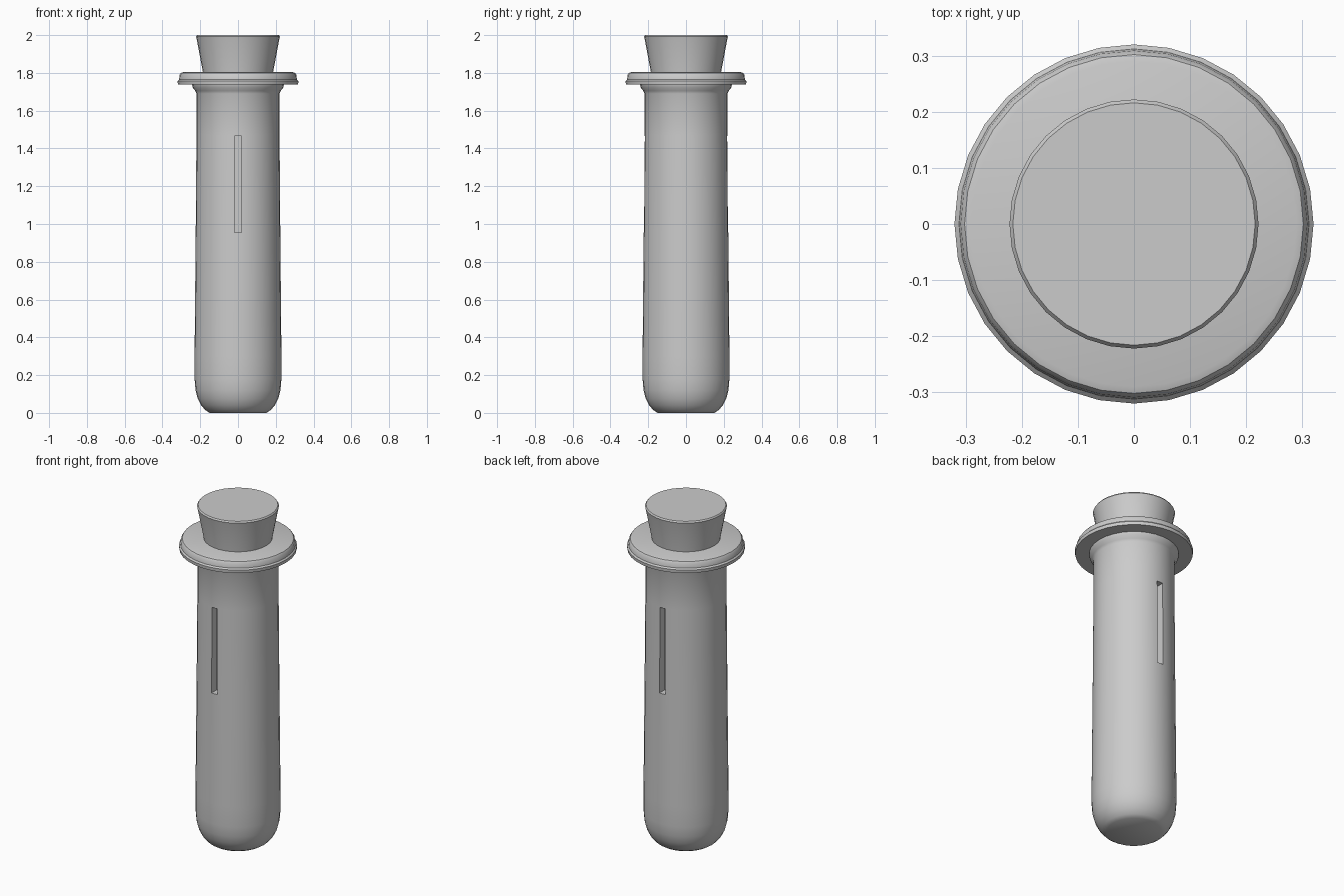
import bpy
import bmesh
import math

SIDES = 32

cube = bpy.data.objects.get("Cube")
if cube:
    bpy.data.objects.remove(cube, do_unlink=True)

grey = bpy.data.materials.new("plain grey")
grey.use_nodes = True
colour = (0.6, 0.6, 0.6, 1)
grey.diffuse_color = colour
grey.node_tree.nodes["Principled BSDF"].inputs["Base Color"].default_value = colour


def add_object(name, bm):
    bmesh.ops.recalc_face_normals(bm, faces=bm.faces)
    mesh = bpy.data.meshes.new(name)
    bm.to_mesh(mesh)
    bm.free()
    mesh.materials.append(grey)
    obj = bpy.data.objects.new(name, mesh)
    bpy.context.collection.objects.link(obj)
    return obj


def lathe(name, profile):
    """Closed round solid from (radius, height) points, bottom to top."""
    bm = bmesh.new()
    rings = []
    for r, z in profile:
        angles = [2 * math.pi * i / SIDES for i in range(SIDES)]
        rings.append([bm.verts.new((r * math.cos(a), r * math.sin(a), z)) for a in angles])
    for low, high in zip(rings, rings[1:]):
        for i in range(SIDES):
            j = (i + 1) % SIDES
            bm.faces.new((low[i], low[j], high[j], high[i]))
    bm.faces.new(rings[0][::-1])
    bm.faces.new(rings[-1])
    return add_object(name, bm)


def smooth(obj):
    bpy.ops.object.select_all(action="DESELECT")
    obj.select_set(True)
    bpy.context.view_layer.objects.active = obj
    bpy.ops.object.shade_smooth_by_angle(angle=math.radians(35))


# Tube with rounded base and a rolled rim
tube = lathe("tube", [
    (0.15, 0), (0.172, 0.014), (0.195, 0.04), (0.213, 0.075), (0.225, 0.12),
    (0.23, 0.18), (0.23, 0.3), (0.224, 0.95), (0.22, 1.47), (0.22, 1.69),
    (0.226, 1.705), (0.24, 1.722), (0.243, 1.738), (0.318, 1.738),
    (0.32, 1.757), (0.312, 1.765), (0.309, 1.79), (0.302, 1.8), (0.29, 1.804),
])

# Tapered stopper
stopper = lathe("stopper", [(0.185, 1.79), (0.187, 1.81), (0.219, 1.98), (0.222, 1.992), (0.216, 2.0)])

# Narrow vertical slots in the front and back
for side, y in (("front", -1), ("back", 1)):
    bm = bmesh.new()
    bmesh.ops.create_cube(bm, size=1)
    bmesh.ops.scale(bm, vec=(0.038, 0.12, 0.51), verts=bm.verts)
    bmesh.ops.translate(bm, vec=(0, y * 0.235, 1.21), verts=bm.verts)
    cutter = add_object(side + "_slot_cutter", bm)
    cutter.hide_render = True
    cut = tube.modifiers.new(side + " slot", "BOOLEAN")
    cut.operation = "DIFFERENCE"
    cut.solver = "EXACT"
    cut.object = cutter
    bpy.context.view_layer.objects.active = tube
    bpy.ops.object.modifier_apply(modifier=cut.name)
    bpy.data.objects.remove(cutter, do_unlink=True)

for part in (tube, stopper):
    smooth(part)
